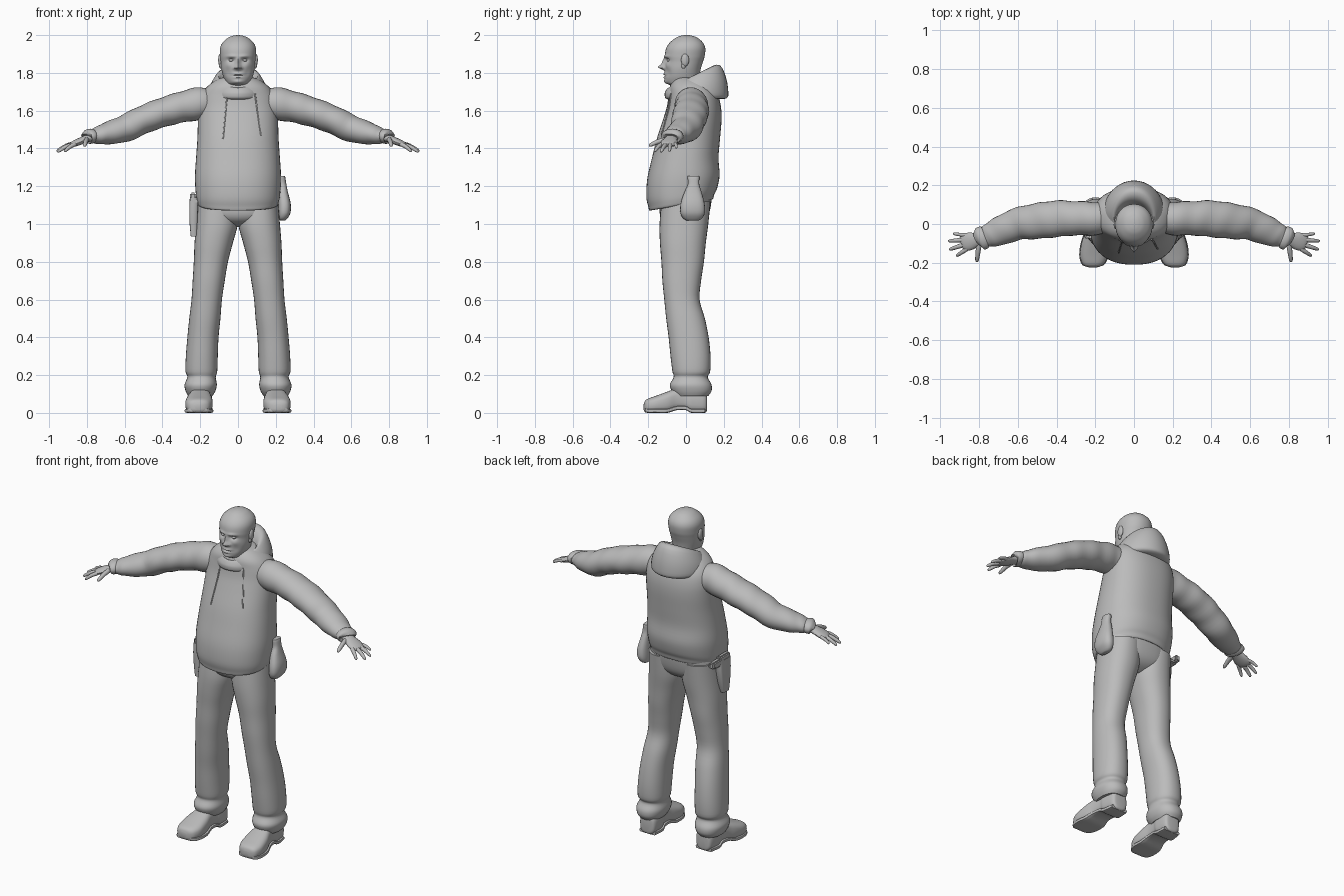
import bpy, bmesh, math
from mathutils import Vector

GREY = bpy.data.materials.new("plain_grey")
GREY.diffuse_color = (0.5, 0.5, 0.5, 1)


def finish(name, bm, mirror=False):
    bmesh.ops.recalc_face_normals(bm, faces=bm.faces)
    me = bpy.data.meshes.new(name)
    bm.to_mesh(me)
    bm.free()
    me.materials.append(GREY)
    ob = bpy.data.objects.new(name, me)
    bpy.context.collection.objects.link(ob)
    if mirror:
        ob.modifiers.new("mirror", "MIRROR").use_mirror_merge = False
    return ob


def spline(rows, steps):
    """Smoothly interpolate a table of section values."""
    out = []
    for i in range(len(rows) - 1):
        a, b, c, d = (rows[max(0, min(len(rows) - 1, i + k))] for k in (-1, 0, 1, 2))
        for s in range(steps):
            t = s / steps
            out.append([q + 0.5 * t * (r - p + t * (2*p - 5*q + 4*r - w + t * (3*(q - r) + w - p)))
                        for p, q, r, w in zip(a, b, c, d)])
    return out + [list(rows[-1])]


def skin(name, rings, mirror=False, loop=False):
    """Join rings of points into one closed surface."""
    bm = bmesh.new()
    vs = [[bm.verts.new(p) for p in r] for r in rings]
    n = len(vs[0])
    for a, b in zip(vs, vs[1:] + vs[:1] if loop else vs[1:]):
        for i in range(n):
            j = (i + 1) % n
            bm.faces.new((a[i], a[j], b[j], b[i]))
    if not loop:
        bm.faces.new(vs[0])
        bm.faces.new(vs[-1])
    return finish(name, bm, mirror)


def oval(n, p=2.0):
    """Unit superellipse points."""
    f = lambda v: math.copysign(abs(v) ** (2 / p), v)
    return [(f(math.cos(2 * math.pi * i / n)), f(math.sin(2 * math.pi * i / n))) for i in range(n)]


def stack(rows, steps=4, n=32, p=2.0):
    """Level sections: z, x left, x right, y front, y back, tilt."""
    return [[Vector(((l + r) / 2 + (r - l) / 2 * c, (f + b) / 2 + (b - f) / 2 * s,
                     z + tilt * ((f + b) / 2 + (b - f) / 2 * s))) for c, s in oval(n, p)]
            for z, l, r, f, b, tilt in spline(rows, steps)]


def tube(name, rows, steps=4, n=20, mirror=False, wrinkle=0.0):
    """Sections across a path: x, y, z, level radius, upright radius."""
    rs = spline(rows, steps)
    rings = []
    for i, (x, y, z, ru, rv) in enumerate(rs):
        t = Vector(rs[min(i + 1, len(rs) - 1)][:3]) - Vector(rs[max(i - 1, 0)][:3])
        t.normalize()
        u = t.cross(Vector((0, 0, 1)))
        u = u.normalized() if u.length > 0.05 else Vector((1, 0, 0))
        v = u.cross(t).normalized()
        ring = []
        for c, s in oval(n):
            k = 1 + wrinkle * math.sin(i * 1.15 + 1.5 * c + s)
            ring.append(Vector((x, y, z)) + u * (ru * c * k) + v * (rv * s * k))
        rings.append(ring)
    return skin(name, rings, mirror)


def box(name, centre, size, bevel=0.008, mirror=False):
    bm = bmesh.new()
    bmesh.ops.create_cube(bm, size=1)
    for v in bm.verts:
        v.co = Vector(centre) + Vector([a * b for a, b in zip(v.co, size)])
    bmesh.ops.bevel(bm, geom=bm.edges[:], offset=bevel, segments=2, affect="EDGES")
    return finish(name, bm, mirror)


def ball(name, centre, radii, mirror=False):
    bm = bmesh.new()
    bmesh.ops.create_uvsphere(bm, u_segments=16, v_segments=10, radius=1)
    for v in bm.verts:
        v.co = Vector(centre) + Vector([a * b for a, b in zip(v.co, radii)])
    return finish(name, bm, mirror)


# Hooded top: body with a tilted hem
torso_rows = [(1.125, .17, -.15, .11, .18), (1.105, .205, -.19, .14, .18), (1.13, .218, -.20, .15, .18),
              (1.17, .224, -.21, .165, .12), (1.25, .228, -.205, .178, .05), (1.35, .222, -.18, .172, 0),
              (1.45, .215, -.155, .18, 0), (1.55, .212, -.122, .188, 0), (1.62, .208, -.10, .185, 0),
              (1.68, .195, -.09, .17, 0), (1.73, .16, -.085, .14, 0), (1.77, .10, -.06, .10, 0),
              (1.78, .04, -.03, .05, 0)]
torso = skin("hoodie_body", stack([(z, -w, w, f, b, t) for z, w, f, b, t in torso_rows], 4, 48, 2.3))

# Hood folded down behind the neck: half width, y front, y back, z front, z back
hood_rows = [(.080, -.060, .085, 1.68, 1.74), (.098, -.085, .125, 1.715, 1.825), (.115, -.097, .18, 1.72, 1.84),
             (.145, -.110, .212, 1.70, 1.775), (.158, -.113, .224, 1.685, 1.70), (.150, -.108, .215, 1.665, 1.665),
             (.110, -.080, .15, 1.655, 1.66)]
hood = []
for w, f, b, zf, zb in spline(hood_rows, 3):
    hood.append([Vector((w * c * (1 - .12 * max(0, -s)), (f + b) / 2 + (b - f) / 2 * s,
                         (zf + zb) / 2 + (zb - zf) / 2 * s)) for c, s in oval(40)])
skin("hood", hood, loop=True)

# Sleeves and cuffs
tube("sleeve", [(.10, .04, 1.63, .07, .07), (.20, .028, 1.637, .085, .086), (.30, .03, 1.618, .088, .081),
                (.40, .027, 1.59, .094, .077), (.50, .015, 1.553, .092, .074), (.60, 0, 1.505, .083, .071),
                (.70, -.04, 1.478, .073, .057), (.755, -.062, 1.466, .058, .042),
                (.775, -.07, 1.463, .05, .034)], 5, 28, True, .022)
tube("sleeve_cuff", [(.765, -.066, 1.466, .048, .032), (.77, -.068, 1.466, .058, .038),
                     (.785, -.073, 1.464, .061, .040), (.797, -.078, 1.462, .058, .037),
                     (.799, -.079, 1.461, .045, .026)], 2, 24, True)

# Hands
tube("palm", [(.77, -.068, 1.463, .03, .022), (.81, -.08, 1.448, .036, .02), (.85, -.09, 1.432, .046, .018),
              (.88, -.096, 1.42, .042, .014), (.892, -.099, 1.416, .03, .008)], 3, 16, True)
fingers = {"little_finger": ((.872, -.058, 1.425), (.935, -.05, 1.402), .009),
           "ring_finger": ((.880, -.082, 1.421), (.960, -.088, 1.385), .0105),
           "middle_finger": ((.878, -.107, 1.419), (.955, -.132, 1.381), .011),
           "index_finger": ((.862, -.128, 1.422), (.918, -.166, 1.383), .0105),
           "thumb": ((.800, -.100, 1.447), (.812, -.196, 1.413), .0125)}
for name, (a, b, r) in fingers.items():
    a, b = Vector(a), Vector(b)
    rows = []
    for t, k in ((-.15, .8), (.1, 1.1), (.45, 1), (.8, .85), (.95, .6), (1, .15)):
        q = a.lerp(b, t) + Vector((0, 0, .006 * math.sin(math.pi * max(t, 0))))
        rows.append((*q, r * k, r * k))
    tube(name, rows, 2, 12, True)

# Trousers: hips and legs
skin("hips", stack([(1.20, -.20, .20, -.14, .14, 0), (1.12, -.212, .212, -.14, .135, 0),
                    (1.05, -.20, .20, -.138, .12, 0), (1.01, -.13, .13, -.11, .09, 0),
                    (.985, -.05, .05, -.05, .04, 0)], 4, 40, 2.4))
leg = [(1.12, .005, .212, -.13, .13), (1.0, .002, .222, -.14, .118), (.9, .027, .23, -.138, .105),
       (.8, .053, .234, -.13, .095), (.7, .07, .24, -.125, .08), (.6, .085, .246, -.115, .072),
       (.5, .093, .258, -.105, .10), (.4, .103, .268, -.092, .12), (.3, .107, .276, -.082, .13),
       (.22, .11, .278, -.072, .128), (.19, .118, .268, -.065, .115), (.15, .112, .283, -.085, .135),
       (.115, .12, .277, -.075, .135), (.09, .135, .265, -.055, .118)]
skin("trouser_leg", stack([(*r, 0) for r in leg], 4, 32, 2.25), True)

# Shoes: y, centre x, half width, bottom, top
shoe_rows = [(.112, .19, .025, .02, .085), (.10, .19, .05, 0, .12), (.03, .193, .057, 0, .13),
             (0, .195, .053, .014, .135), (-.05, .20, .056, .014, .13), (-.10, .204, .068, 0, .112),
             (-.16, .207, .072, 0, .09), (-.20, .21, .06, 0, .076), (-.217, .212, .043, .004, .064),
             (-.224, .212, .02, .015, .045)]
skin("shoe", [[Vector((cx + w * c, y, max(0, (lo + hi) / 2 + (hi - lo) / 2 * s))) for c, s in oval(28, 2.8)]
              for y, cx, w, lo, hi in spline(shoe_rows, 4)], True)
skin("shoe_sole", [[Vector((cx + (w + .004) * c, y * 1.005, max(0, lo + .011 + .011 * s))) for c, s in oval(16, 5)]
                   for y, cx, w, lo, hi in spline(shoe_rows[1:-1], 4)], True)

# Head with a sculpted face
head_rows = [(1.66, .07, -.04, .09), (1.71, .07, -.045, .085), (1.735, .066, -.085, .078),
             (1.75, .066, -.108, .074), (1.78, .078, -.113, .072), (1.82, .088, -.112, .078),
             (1.86, .092, -.109, .09), (1.89, .095, -.112, .099), (1.93, .095, -.105, .102),
             (1.96, .082, -.086, .09), (1.985, .054, -.055, .062), (1.996, .028, -.03, .035),
             (2.0, .006, -.008, .012)]
# x, z, spread x, spread z, push forward
features = [(0, 1.83, .014, .013, .034), (0, 1.856, .010, .02, .018), (.017, 1.825, .008, .007, .012),
            (.036, 1.868, .017, .010, -.014), (.032, 1.888, .024, .007, .007), (0, 1.793, .024, .006, .008),
            (0, 1.785, .026, .0035, -.006), (0, 1.776, .02, .005, .007), (0, 1.752, .024, .011, .007),
            (.05, 1.84, .018, .015, .005), (.05, 1.80, .016, .02, -.005)]
head = stack([(z, -w, w, f, b, 0) for z, w, f, b in head_rows], 7, 72, 2.1)
for ring in head:
    for p in ring:
        if p.y < 0:
            for fx, fz, sx, sz, push in features:
                p.y -= push * math.exp(-((abs(p.x) - fx) / sx) ** 2 - ((p.z - fz) / sz) ** 2)
skin("head", head)
ball("eye", (.035, -.089, 1.867), (.013, .011, .008), True)
ball("ear", (.094, -.005, 1.868), (.011, .021, .034), True)
ball("ear_lobe", (.091, -.013, 1.838), (.009, .012, .016), True)

# Drawstrings lying on the chest
bpy.context.view_layer.update()
for name, x0, x1, z0, z1 in (("drawstring_right", -.055, -.08, 1.71, 1.45), ("drawstring_left", .09, .122, 1.69, 1.47)):
    rows = []
    for i in range(9):
        x, z = x0 + (x1 - x0) * i / 8, z0 + (z1 - z0) * i / 8
        hit, loc, _, _ = torso.ray_cast(Vector((x, -1, z)), Vector((0, 1, 0)))
        rows.append((x, loc.y - .002 if hit else -.1, z, .004, .004))
    tube(name, rows, 1, 8)

# Pouch on the left hip
skin("hip_pouch", stack([(1.255, .218, .243, .012, .066, 0), (1.25, .213, .25, .008, .071, 0),
                         (1.21, .213, .256, .010, .070, 0), (1.17, .212, .264, -.008, .082, 0),
                         (1.11, .212, .279, -.028, .098, 0), (1.06, .212, .278, -.03, .10, 0),
                         (1.03, .215, .262, -.015, .085, 0), (1.018, .225, .25, .005, .065, 0)], 3, 20, 2.5))

# Holster on the right hip
skin("holster", stack([(1.14, -.255, -.212, -.075, .03, 0), (1.08, -.258, -.212, -.075, .025, 0),
                       (1.0, -.256, -.215, -.07, .01, 0), (.935, -.25, -.218, -.065, -.01, 0)], 2, 16, 5))
box("sidearm_slide", (-.238, -.02, 1.145), (.03, .10, .045))
box("sidearm_grip", (-.238, .055, 1.135), (.032, .085, .04))
box("holster_strap", (-.225, 0, 1.12), (.05, .15, .025), .006)

# Smooth shading with sharp edges kept
for ob in bpy.context.collection.objects:
    ob.select_set(True)
    bpy.context.view_layer.objects.active = ob
bpy.ops.object.shade_smooth_by_angle(angle=math.radians(45))
